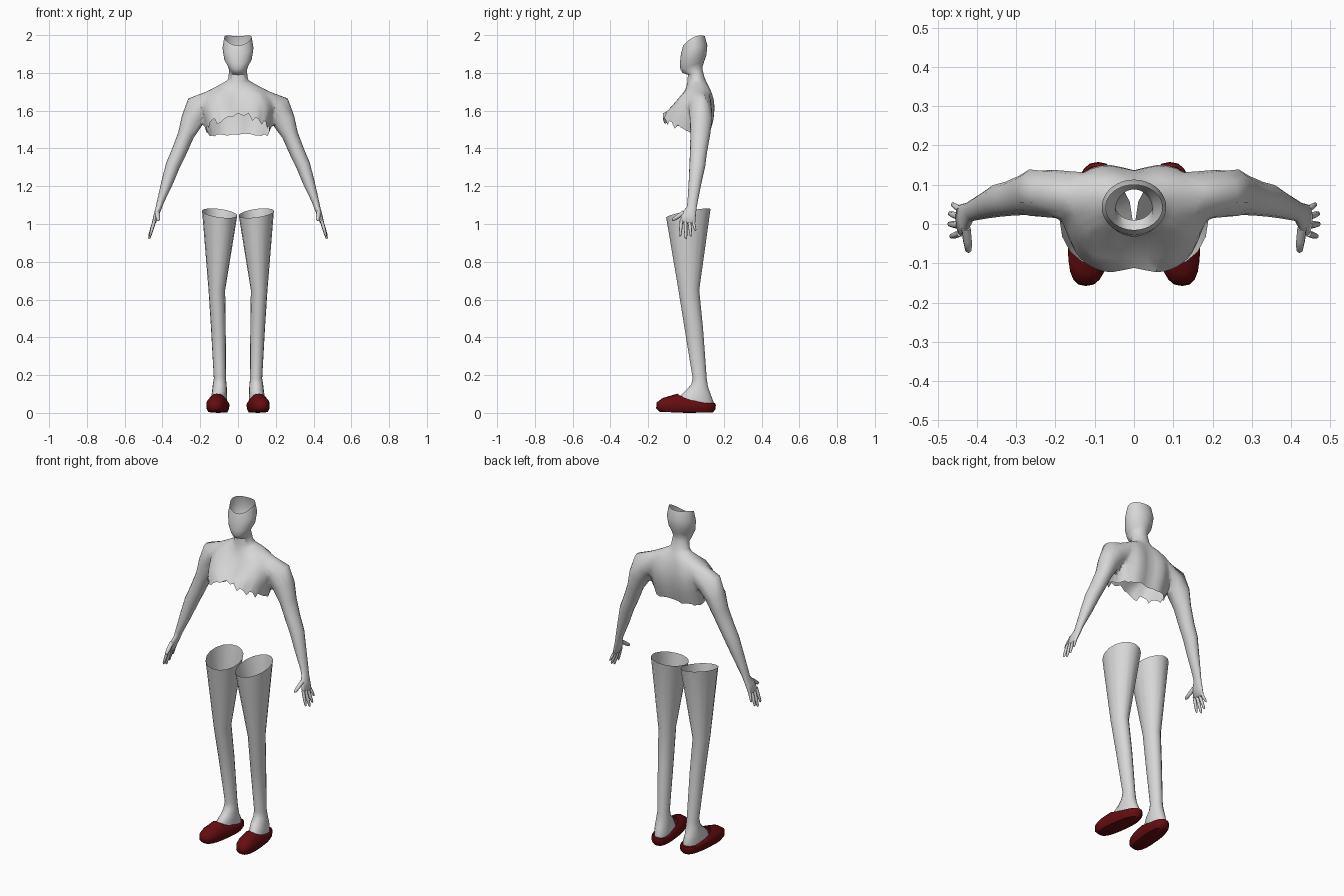
import bpy, bmesh, math, random
from mathutils import Vector

random.seed(4)
if "Cube" in bpy.data.objects:
    bpy.data.objects.remove(bpy.data.objects["Cube"])


def material(name, rgb):
    m = bpy.data.materials.new(name)
    m.use_nodes = True
    m.diffuse_color = (*rgb, 1)
    m.node_tree.nodes["Principled BSDF"].inputs["Base Color"].default_value = (*rgb, 1)
    return m


GREY = material("light grey", (0.68, 0.68, 0.68))
RED = material("dark red", (0.13, 0.004, 0.005))
parts = []


def ring(yf, zf, yb, zb, hw, cx=0, lift=0, lean=0, p=1, skew=0, groove=0, jag=0, n=48):
    """Closed loop from a front point to a back point with half width hw."""
    pts = []
    for i in range(n):
        a = math.tau * i / n
        s = math.copysign(abs(math.sin(a)) ** p, math.sin(a))
        c = math.copysign(abs(math.cos(a)) ** p, math.cos(a))
        t = (1 - c) / 2
        y = yf + (yb - yf) * t
        z = zf + (zb - zf) * t + lift * s * s + lean * s
        x = cx + hw * s - skew * y
        y += groove * c * math.exp(-(x / 0.045) ** 2)
        z += jag * random.uniform(-1, 1) * (1.3 - t)
        pts.append(Vector((x, y, z)))
    return pts


def tube(path, n=16):
    """Loops across a path of (x, y, z, in-plane radius, depth radius)."""
    cs = [Vector(q[:3]) for q in path]
    rings = []
    for i, q in enumerate(path):
        t = (cs[min(i + 1, len(cs) - 1)] - cs[max(i - 1, 0)]).normalized()
        u = t.cross(Vector((0, 1, 0))).normalized()
        v = u.cross(t)
        rings.append([cs[i] + u * q[3] * math.cos(math.tau * k / n)
                      + v * q[4] * math.sin(math.tau * k / n) for k in range(n)])
    return rings


def loft(name, rings, mat, start=None, end=None, mirror=True):
    """Skin the loops; start and end are optional points closing the ends."""
    bm = bmesh.new()
    loops = [[bm.verts.new(p) for p in r] for r in rings]
    n = len(loops[0])
    for a, b in zip(loops, loops[1:]):
        for i in range(n):
            j = (i + 1) % n
            bm.faces.new((a[i], a[j], b[j], b[i]))
    for tip, loop in ((start, loops[0]), (end, loops[-1])):
        if tip is not None:
            v = bm.verts.new(tip)
            for i in range(n):
                bm.faces.new((loop[i], loop[(i + 1) % n], v))
    bmesh.ops.recalc_face_normals(bm, faces=bm.faces)
    me = bpy.data.meshes.new(name)
    bm.to_mesh(me)
    bm.free()
    me.materials.append(mat)
    ob = bpy.data.objects.new(name, me)
    bpy.context.collection.objects.link(ob)
    if mirror:
        ob.modifiers.new("mirror", "MIRROR").use_mirror_merge = False
    parts.append(ob)
    return ob


# Head, neck and upper torso in one skin, closed for now by two points
T = dict(p=0.8)
body_rings = [
    ring(-0.015, 1.945, 0.100, 1.995, 0.072, lift=0.02),
    ring(-0.027, 1.900, 0.113, 1.945, 0.082, lift=0.01),
    ring(-0.032, 1.850, 0.108, 1.895, 0.073),
    ring(-0.030, 1.820, 0.096, 1.860, 0.055),
    ring(-0.018, 1.800, 0.088, 1.835, 0.047),
    ring(0.010, 1.790, 0.088, 1.815, 0.048),
    ring(0.008, 1.755, 0.098, 1.775, 0.053),
    ring(0.000, 1.720, 0.112, 1.745, 0.068, lift=0.02),
    ring(-0.018, 1.692, 0.128, 1.720, 0.105, lift=0.025, groove=0.006, **T),
    ring(-0.037, 1.670, 0.142, 1.690, 0.155, lift=0.03, groove=0.012, **T),
    ring(-0.065, 1.640, 0.154, 1.650, 0.182, lift=0.02, groove=0.018, **T),
    ring(-0.090, 1.615, 0.157, 1.610, 0.186, groove=0.020, **T),
    ring(-0.110, 1.596, 0.152, 1.550, 0.180, groove=0.020, **T),
    ring(-0.130, 1.570, 0.130, 1.475, 0.165, lift=-0.03, groove=0.018, jag=0.016, **T),
]
body = loft("upper_body", body_rings, GREY, (0, 0.04, 2.1), (0, 0.02, 1.25), False)

# Arms down to the palm
arm_path = [
    (0.110, 0.075, 1.655, 0.040, 0.045), (0.160, 0.078, 1.645, 0.064, 0.062),
    (0.212, 0.080, 1.617, 0.070, 0.068), (0.247, 0.080, 1.550, 0.055, 0.064),
    (0.276, 0.075, 1.470, 0.043, 0.052), (0.313, 0.066, 1.380, 0.040, 0.045),
    (0.345, 0.060, 1.310, 0.038, 0.042), (0.375, 0.048, 1.220, 0.031, 0.034),
    (0.410, 0.035, 1.120, 0.019, 0.027), (0.420, 0.030, 1.085, 0.016, 0.026),
    (0.432, 0.015, 1.050, 0.014, 0.038), (0.444, 0.009, 1.010, 0.011, 0.040),
]
arms = loft("arms", tube(arm_path), GREY, arm_path[0][:3], (0.447, 0.009, 1.0))

# Merge arms with torso, open both ends and soften the shoulder seam
join = body.modifiers.new("join", "BOOLEAN")
join.operation, join.solver, join.object = "UNION", "EXACT", arms
bpy.context.view_layer.objects.active = body
bpy.ops.object.modifier_apply(modifier=join.name)
parts.remove(arms)
bpy.data.objects.remove(arms)
bm = bmesh.new()
bm.from_mesh(body.data)
ends = [v for v in bm.verts if abs(v.co.x) < 0.02 and (v.co.z > 2.05 or v.co.z < 1.3)]
bmesh.ops.delete(bm, geom=ends, context="VERTS")
bmesh.ops.triangulate(bm, faces=[f for f in bm.faces if len(f.verts) > 4])
seam = [v for v in bm.verts if 0.12 < abs(v.co.x) < 0.25 and v.co.z > 1.52 and not v.is_boundary]
for _ in range(4):
    bmesh.ops.smooth_vert(bm, verts=seam, factor=0.5, use_axis_x=True, use_axis_y=True, use_axis_z=True)
bm.to_mesh(body.data)
bm.free()

# Fingers and thumb: root, tip, root radius
digits = {
    "index_finger": ((0.443, -0.024, 1.018), (0.467, -0.032, 0.932), 0.009),
    "middle_finger": ((0.444, -0.003, 1.012), (0.472, 0.000, 0.918), 0.0095),
    "ring_finger": ((0.444, 0.018, 1.012), (0.471, 0.027, 0.932), 0.009),
    "little_finger": ((0.442, 0.037, 1.016), (0.464, 0.051, 0.962), 0.008),
    "thumb": ((0.428, -0.010, 1.062), (0.421, -0.074, 1.018), 0.012),
}
for name, (root, tip, r) in digits.items():
    a, b = Vector(root), Vector(tip)
    path = [(*a.lerp(b, t), r * k, r * k) for t, k in ((0, 1), (0.5, 0.95), (0.9, 0.7))]
    loft(name, tube(path, 8), GREY, a, b)

# Open-topped legs with ankles
L = dict(n=16)
loft("legs", [
    ring(-0.105, 1.035, 0.130, 1.080, 0.093, cx=0.097, lean=0.012, **L),
    ring(-0.040, 0.650, 0.070, 0.650, 0.044, cx=0.112, **L),
    ring(-0.008, 0.450, 0.090, 0.450, 0.039, cx=0.104, **L),
    ring(0.035, 0.185, 0.110, 0.180, 0.032, cx=0.096, **L),
    ring(0.028, 0.150, 0.116, 0.140, 0.037, cx=0.097, **L),
    ring(0.000, 0.120, 0.130, 0.100, 0.040, cx=0.098, **L),
    ring(-0.030, 0.090, 0.145, 0.060, 0.043, cx=0.106, skew=0.1, **L),
    ring(-0.050, 0.040, 0.145, 0.035, 0.043, cx=0.106, skew=0.1, **L),
], GREY)

# Slippers
S = dict(cx=0.107, skew=0.1, p=0.75, n=24)
loft("slippers", [
    ring(-0.140, 0.006, 0.142, 0.002, 0.046, **S),
    ring(-0.158, 0.025, 0.155, 0.018, 0.056, **S),
    ring(-0.155, 0.055, 0.158, 0.040, 0.057, **S),
    ring(-0.125, 0.078, 0.156, 0.050, 0.053, lift=-0.006, **S),
    ring(-0.045, 0.102, 0.147, 0.055, 0.045, lift=-0.016, **S),
], RED, start=(0.107, 0, 0))

# Smooth shading with sharp edges kept
bpy.ops.object.select_all(action="DESELECT")
for ob in parts:
    ob.select_set(True)
bpy.context.view_layer.objects.active = body
bpy.ops.object.shade_smooth_by_angle(angle=math.radians(50))
